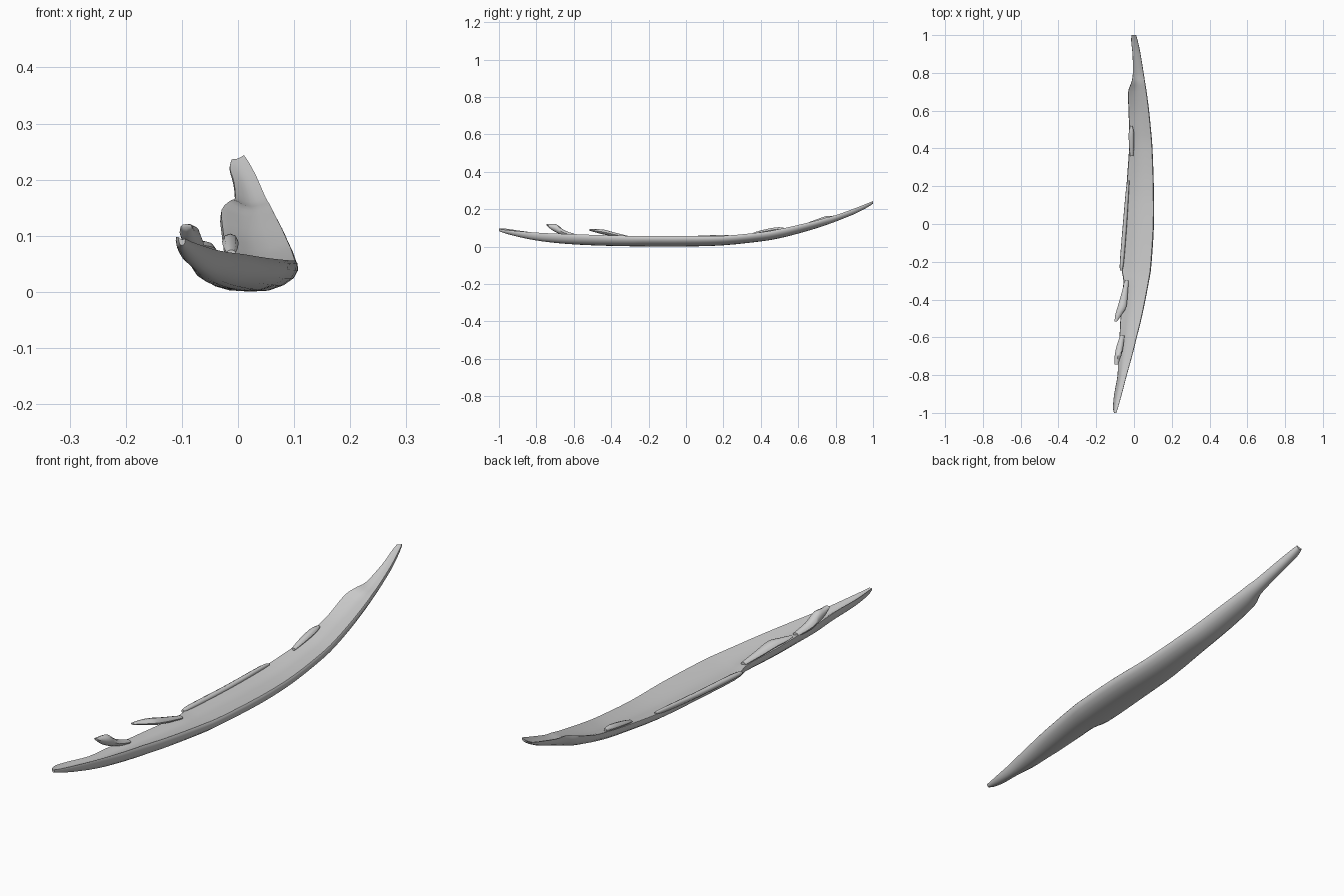
import bpy, bmesh, math


def spline(rows, steps):
    """Catmull-Rom interpolation through rows of numbers."""
    out = []
    n = len(rows)
    for i in range(n - 1):
        a, b = rows[max(i - 1, 0)], rows[i]
        c, d = rows[i + 1], rows[min(i + 2, n - 1)]
        for s in range(steps):
            t = s / steps
            out.append([0.5 * (2 * q + (r - p) * t + (2 * p - 5 * q + 4 * r - w) * t * t
                               + (3 * q - p - 3 * r + w) * t ** 3)
                        for p, q, r, w in zip(a, b, c, d)])
    out.append(list(rows[-1]))
    return out


def loft(name, sections, angle=50):
    """Closed skin through rings of points, with capped ends."""
    bm = bmesh.new()
    rings = [[bm.verts.new(p) for p in ring] for ring in sections]
    for r0, r1 in zip(rings, rings[1:]):
        for i in range(len(r0)):
            j = (i + 1) % len(r0)
            bm.faces.new((r0[i], r0[j], r1[j], r1[i]))
    bm.faces.new(rings[0])
    bm.faces.new(rings[-1])
    bmesh.ops.recalc_face_normals(bm, faces=bm.faces)
    mesh = bpy.data.meshes.new(name)
    bm.to_mesh(mesh)
    bm.free()
    obj = bpy.data.objects.new(name, mesh)
    bpy.context.collection.objects.link(obj)
    bpy.ops.object.select_all(action='DESELECT')
    obj.select_set(True)
    bpy.context.view_layer.objects.active = obj
    bpy.ops.object.shade_smooth_by_angle(angle=math.radians(angle))
    return obj


# Main splinter: y, left x, right x, bottom z, left edge z, right edge z
stations = [
    (-1.00, -.106, -.094, .083, .098, .095),
    (-.97, -.111, -.084, .072, .098, .090),
    (-.90, -.105, -.064, .053, .088, .083),
    (-.80, -.087, -.038, .033, .075, .075),
    (-.70, -.085, -.010, .020, .068, .070),
    (-.60, -.077, .015, .012, .062, .067),
    (-.50, -.072, .040, .007, .056, .063),
    (-.40, -.064, .061, .004, .052, .060),
    (-.30, -.056, .080, .002, .048, .058),
    (-.22, -.066, .092, .001, .044, .057),
    (0.00, -.052, .106, .001, .046, .056),
    (.20, -.040, .105, .007, .052, .058),
    (.40, -.026, .098, .028, .072, .077),
    (.50, -.026, .090, .045, .090, .094),
    (.60, -.029, .080, .070, .112, .116),
    (.70, -.031, .067, .099, .148, .140),
    (.75, -.014, .059, .116, .165, .155),
    (.80, -.006, .051, .134, .168, .168),
    (.90, -.008, .035, .174, .196, .204),
    (.97, -.015, .020, .210, .220, .232),
    (1.00, -.012, .011, .230, .236, .244),
]

# Cross-section: fraction across, height fraction below the edge line (1 = bottom)
profile = [(.02, .03), (0, .25), (.05, .55), (.16, .80), (.32, .96), (.50, 1.0),
           (.68, .97), (.84, .80), (.95, .58), (1, .32), (.995, .10), (.97, 0),
           (.87, .06), (.70, .17), (.50, .24), (.30, .20), (.13, .07)]


def body_ring(row):
    y, xl, xr, zb, zl, zr = row
    ring = []
    for u, d in profile:
        edge = zl + (zr - zl) * u
        ring.append((xl + (xr - xl) * u, y, edge + (zb - edge) * d))
    return ring


loft("splinter_body", [body_ring(r) for r in spline(stations, 3)])


# Torn slivers along the left edge: y, centre x, centre z, half width, half height
def sliver(name, path, sides=8):
    rings = []
    for y, x, z, w, h in spline(path, 3):
        rings.append([(x + w * math.cos(2 * math.pi * k / sides), y,
                       z + h * math.sin(2 * math.pi * k / sides)) for k in range(sides)])
    return loft(name, rings)


sliver("front_sliver", [
    (-.745, -.092, .117, .010, .004), (-.72, -.090, .106, .014, .015),
    (-.69, -.083, .096, .018, .022), (-.65, -.075, .073, .018, .014),
    (-.59, -.062, .058, .012, .008)])
sliver("second_sliver", [
    (-.515, -.096, .089, .007, .004), (-.48, -.082, .084, .017, .009),
    (-.44, -.064, .078, .023, .013), (-.38, -.052, .064, .018, .011),
    (-.30, -.038, .048, .010, .007)])
sliver("middle_sliver", [
    (-.245, -.068, .043, .006, .006), (-.20, -.064, .044, .011, .010),
    (0, -.048, .046, .011, .010), (.19, -.034, .054, .008, .009),
    (.23, -.028, .056, .004, .004)])
sliver("rear_sliver", [
    (.36, -.012, .070, .008, .005), (.41, -.013, .080, .013, .009),
    (.48, -.014, .092, .014, .011), (.52, -.014, .096, .006, .006)])
